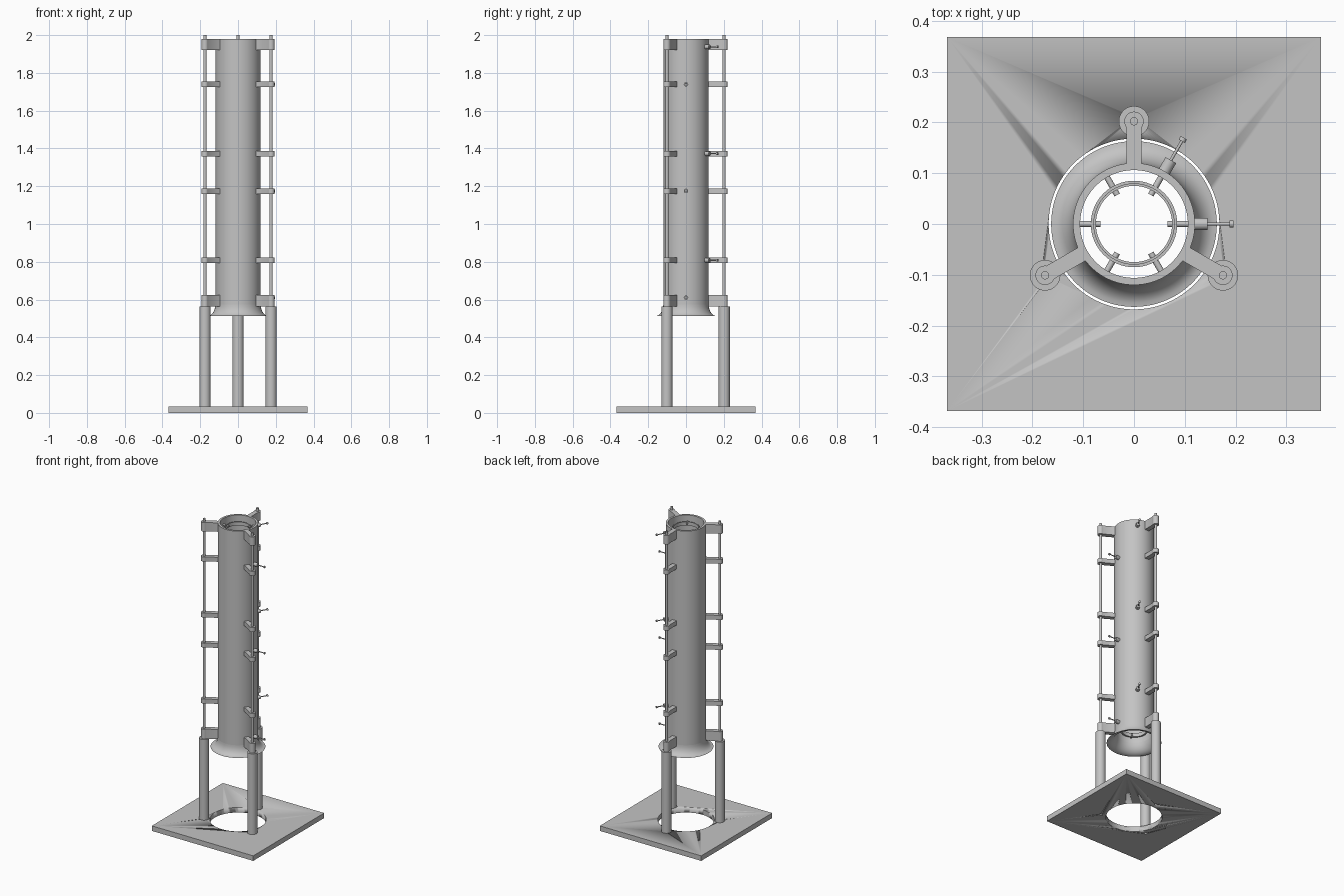
import bpy, bmesh, math
from mathutils import Matrix, Vector

cube = bpy.data.objects.get("Cube")
if cube:
    bpy.data.objects.remove(cube)

grey = bpy.data.materials.new("plain_grey")
grey.use_nodes = True
grey.diffuse_color = (0.55, 0.55, 0.55, 1)
grey.node_tree.nodes["Principled BSDF"].inputs["Base Color"].default_value = (0.55, 0.55, 0.55, 1)


def finish(name, bm):
    bmesh.ops.recalc_face_normals(bm, faces=bm.faces)
    mesh = bpy.data.meshes.new(name)
    bm.to_mesh(mesh)
    bm.free()
    obj = bpy.data.objects.new(name, mesh)
    bpy.context.collection.objects.link(obj)
    mesh.materials.append(grey)
    bpy.ops.object.select_all(action='DESELECT')
    obj.select_set(True)
    bpy.context.view_layer.objects.active = obj
    bpy.ops.object.shade_smooth_by_angle(angle=math.radians(35))
    return obj


def cylinder(bm, start, end, radius, sides=32):
    start, end = Vector(start), Vector(end)
    axis = end - start
    turn = axis.to_track_quat('Z', 'Y').to_matrix().to_4x4()
    bmesh.ops.create_cone(bm, cap_ends=True, segments=sides, radius1=radius, radius2=radius,
                          depth=axis.length, matrix=Matrix.Translation((start + end) / 2) @ turn)


def lathe(bm, profile, sides=96):
    # Spin a closed (radius, z) outline around the z axis
    rings = [[bm.verts.new((r * math.cos(2 * math.pi * i / sides),
                            r * math.sin(2 * math.pi * i / sides), z)) for i in range(sides)]
             for r, z in profile]
    for a, b in zip(rings, rings[1:] + rings[:1]):
        for i in range(sides):
            j = (i + 1) % sides
            bm.faces.new((a[i], a[j], b[j], b[i]))


def polar(radius, degrees, z):
    a = math.radians(degrees)
    return Vector((radius * math.cos(a), radius * math.sin(a), z))


POSTS = {"back": 90, "right": 210, "left": 330}
POST_R = 0.202

# Base plate with round opening and bolt holes
bm = bmesh.new()
bmesh.ops.create_cube(bm, size=1, matrix=Matrix.Translation((0, 0, 0.0165))
                      @ Matrix.Diagonal((0.736, 0.736, 0.033, 1)))
base = finish("base_plate", bm)
bm = bmesh.new()
cylinder(bm, (0, 0, -0.1), (0, 0, 0.1), 0.168, 96)
for angle in POSTS.values():
    cylinder(bm, polar(POST_R, angle, -0.1), polar(POST_R, angle, 0.1), 0.008, 24)
cutter = finish("base_cutter", bm)
cutter.hide_render = True
cut = base.modifiers.new("openings", 'BOOLEAN')
cut.object = cutter
cut.solver = 'EXACT'
bpy.ops.object.select_all(action='DESELECT')
bpy.context.view_layer.objects.active = base
base.select_set(True)
bpy.ops.object.modifier_apply(modifier=cut.name)
bpy.data.objects.remove(cutter)

# Main tube
bm = bmesh.new()
lathe(bm, [(0.12, 0.575), (0.12, 1.98), (0.106, 1.98), (0.106, 0.575)])
finish("main_tube", bm)

# Flared mouth: quarter-round curve out to a thin lip
curve = [(0.163 - 0.043 * math.cos(t * math.pi / 16), 0.512 + 0.063 * (1 - math.sin(t * math.pi / 16)))
         for t in range(9)]
outer = [(0.12 + 0.043 * (1 - math.cos(t * math.pi / 16)),
          0.575 - 0.063 * math.sin(t * math.pi / 16)) for t in range(9)]
inner = [(r - 0.014 * (1 - i / 9), z) for i, (r, z) in enumerate(outer)]
bm = bmesh.new()
lathe(bm, outer + inner[::-1])
finish("flared_mouth", bm)

# Posts and the slim rods above them
for side, angle in POSTS.items():
    bm = bmesh.new()
    cylinder(bm, polar(POST_R, angle, 0.033), polar(POST_R, angle, 0.562), 0.03, 48)
    finish(side + "_leg", bm)
    bm = bmesh.new()
    cylinder(bm, polar(POST_R, angle, 0.55), polar(POST_R, angle, 2.0), 0.008, 24)
    finish(side + "_rod", bm)


# Clamp bracket: straight arm with a rounded eye
def bracket(name, angle, low, high):
    bm = bmesh.new()
    w, eye = 0.015, 0.019
    spread = math.asin(w / eye)
    outline = [(0.113, -w)]
    for i in range(25):
        t = (math.pi - spread) * (i / 12 - 1)
        outline.append((POST_R + eye * math.cos(t), eye * math.sin(t)))
    outline.append((0.113, w))
    face = bm.faces.new([bm.verts.new((x, y, low)) for x, y in outline])
    made = bmesh.ops.extrude_face_region(bm, geom=[face])
    bmesh.ops.translate(bm, vec=(0, 0, high - low),
                        verts=[g for g in made["geom"] if isinstance(g, bmesh.types.BMVert)])
    bmesh.ops.rotate(bm, cent=(0, 0, 0), verts=bm.verts,
                     matrix=Matrix.Rotation(math.radians(angle), 3, 'Z'))
    finish(name, bm)


LEVELS = [(0.562, 0.625), (0.793, 0.822), (1.16, 1.189), (1.357, 1.386), (1.725, 1.754), (1.922, 1.98)]
for side, angle in POSTS.items():
    for n, (low, high) in enumerate(LEVELS):
        bracket(f"{side}_bracket_{n + 1}", angle, low, high)

# Inner rings with spokes, each with one outer adjusting screw
for n, z in enumerate((0.61, 0.808, 1.175, 1.373, 1.74, 1.938)):
    first = 60 * (n % 2)
    bm = bmesh.new()
    lathe(bm, [(0.085, z - 0.012), (0.085, z + 0.008), (0.08, z + 0.008),
               (0.08, z + 0.012), (0.075, z + 0.012), (0.075, z - 0.012)], 64)
    finish(f"inner_ring_{n + 1}", bm)
    bm = bmesh.new()
    for k in range(3):
        a = first + 120 * k
        cylinder(bm, polar(0.066, a, z), polar(0.11, a, z), 0.006, 16)
    finish(f"ring_spokes_{n + 1}", bm)
    bm = bmesh.new()
    for r1, r2, radius in ((0.115, 0.145, 0.012), (0.14, 0.19, 0.003), (0.188, 0.196, 0.007)):
        cylinder(bm, polar(r1, first, z), polar(r2, first, z), radius, 24)
    finish(f"adjusting_screw_{n + 1}", bm)
